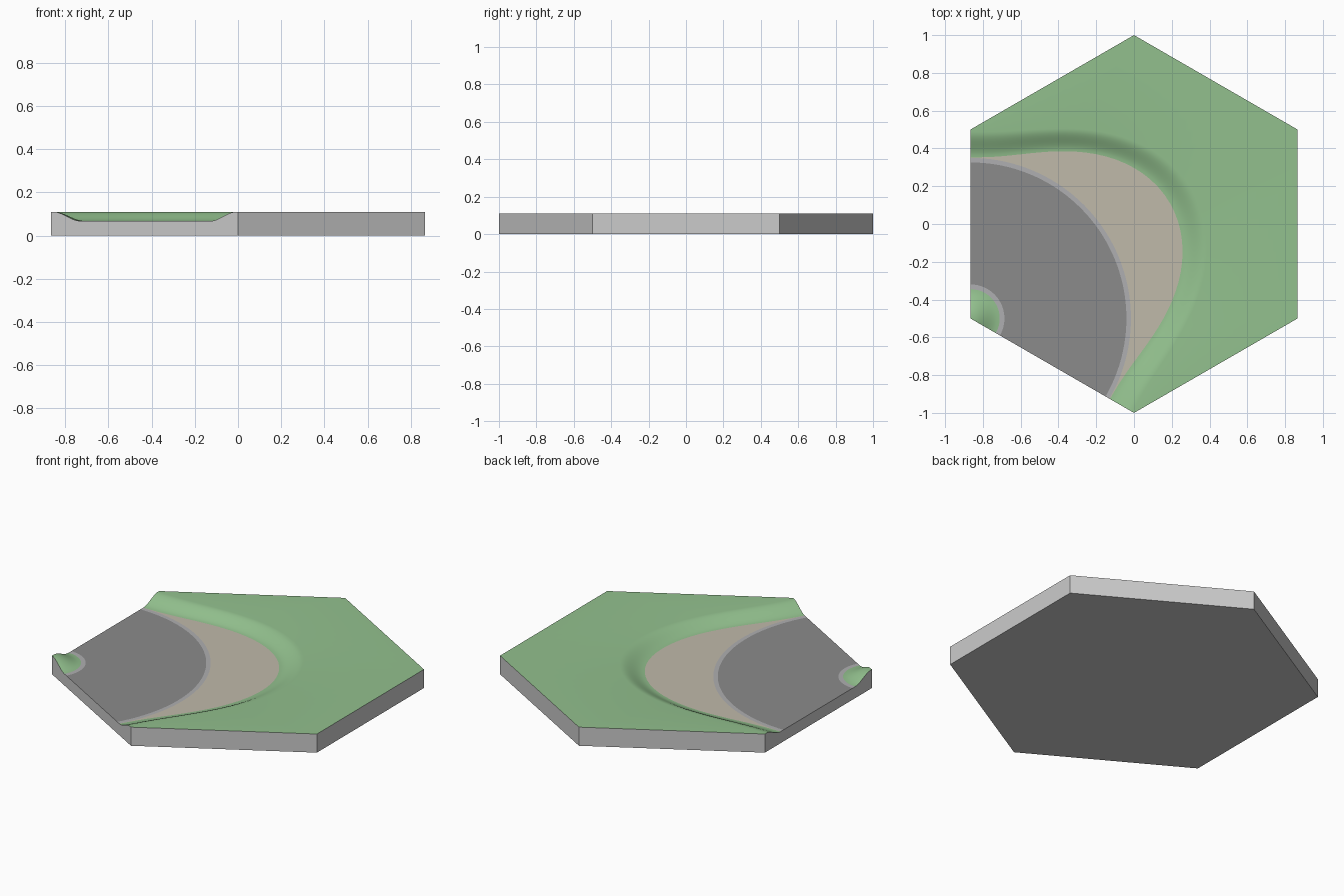
import bpy, bmesh
from math import cos, sin, radians, pi

if "Cube" in bpy.data.objects:
    bpy.data.objects.remove(bpy.data.objects["Cube"])

TOP, ROAD = 0.11, 0.068
CX, CY = -0.866, -0.5            # tile corner the road bends around
SEG = 48
ANGLES = [-30 + 120 * i / SEG for i in range(SEG + 1)]


def material(name, rgb):
    m = bpy.data.materials.new(name)
    m.diffuse_color = (*rgb, 1)
    m.use_nodes = True
    m.node_tree.nodes["Principled BSDF"].inputs["Base Color"].default_value = m.diffuse_color
    return m


def make_object(name, bm, mat=None, smooth=True):
    bmesh.ops.remove_doubles(bm, verts=bm.verts, dist=1e-5)
    me = bpy.data.meshes.new(name)
    bm.to_mesh(me)
    bm.free()
    for p in me.polygons:
        p.use_smooth = smooth
    if mat:
        me.materials.append(mat)
    ob = bpy.data.objects.new(name, me)
    bpy.context.collection.objects.link(ob)
    return ob


def polar(r, a, z):
    return (CX + r * cos(radians(a)), CY + r * sin(radians(a)), z)


def smoothstep(t):
    t = max(0, min(1, t))
    return t * t * (3 - 2 * t)


def hex_edge(a):
    """Distance from the corner to the far hexagon outline."""
    best = 9
    for k in range(6):
        n = (cos(k * pi / 3), sin(k * pi / 3))
        slope = n[0] * cos(radians(a)) + n[1] * sin(radians(a))
        gap = 0.8660254 - n[0] * CX - n[1] * CY
        if slope > 1e-6 and gap > 1e-3:
            best = min(best, gap / slope)
    return best


def sand_edge(a):
    d = abs(a - 30)
    return 0.853 + 0.367 * ((1 + cos(pi * d / 60)) / 2) ** 1.12


def const(r):
    return lambda a: r


def strip(name, rings, mat):
    """Sheet swept around the corner; rings are (radius function, height)."""
    bm = bmesh.new()
    grid = [[bm.verts.new(polar(f(a), a, z)) for a in ANGLES] for f, z in rings]
    for lo, hi in zip(grid, grid[1:]):
        for i in range(SEG):
            bm.faces.new((lo[i], hi[i], hi[i + 1], lo[i + 1]))
    return make_object(name, bm, mat)


grass = material("grass", (0.29, 0.53, 0.27))
sand = material("sand", (0.53, 0.49, 0.40))
asphalt = material("asphalt", (0.26, 0.26, 0.26))
stone = material("stone", (0.43, 0.43, 0.44))

# Ring profiles of the corner mound and the outer bank
N = 10
mound = [(const(0.155 * i / N), ROAD + (TOP - ROAD) * smoothstep((0.155 - 0.155 * i / N) / 0.14))
         for i in range(N + 1)]
bank = [(lambda a, i=i: sand_edge(a) + 0.135 * i / N, ROAD + (TOP - ROAD) * smoothstep(i / N))
        for i in range(N + 1)]
meadow = bank + [(hex_edge, TOP)]

# Surface parts
strip("corner_mound", mound, grass)
strip("inner_kerb", [(const(0.155), ROAD), (const(0.18), ROAD)], stone)
strip("road", [(const(0.18), ROAD), (const(0.826), ROAD)], asphalt)
strip("outer_kerb", [(const(0.826), ROAD), (const(0.85), ROAD)], stone)
strip("sand_verge", [(const(0.85), ROAD), (sand_edge, ROAD)], sand)
strip("grass_field", meadow, grass)

# Base: walls following the surface edge, plus the underside
profile = mound + meadow
edge = [polar(f(-30), -30, z) for f, z in profile]
edge += [polar(hex_edge(a), a, TOP) for a in ANGLES[1:-1]]
edge += [polar(f(90), 90, z) for f, z in reversed(profile[1:])]
bm = bmesh.new()
upper = [bm.verts.new(p) for p in edge]
lower = [bm.verts.new((p[0], p[1], 0)) for p in edge]
for i in range(len(edge)):
    j = (i + 1) % len(edge)
    bm.faces.new((lower[i], lower[j], upper[j], upper[i]))
bm.faces.new(lower[::-1])
make_object("tile_base", bm, smooth=False)
